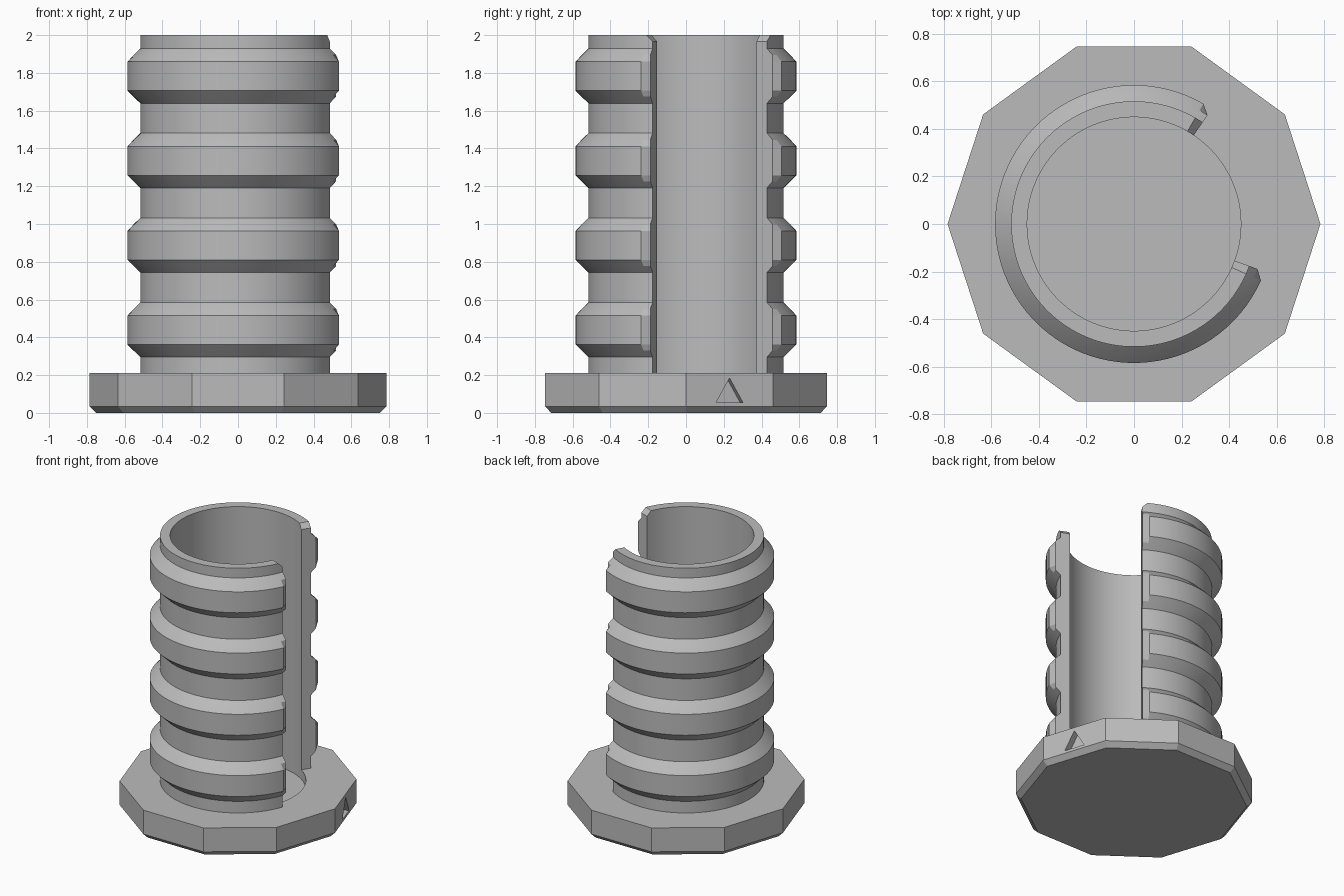
import bpy, bmesh
from math import sin, cos, radians

cube = bpy.data.objects.get("Cube")
if cube:
    bpy.data.objects.remove(cube, do_unlink=True)

grey = bpy.data.materials.new("plain grey")
grey.use_nodes = True
grey.diffuse_color = (0.5, 0.5, 0.5, 1)
grey.node_tree.nodes["Principled BSDF"].inputs["Base Color"].default_value = (0.5, 0.5, 0.5, 1)


def polar(r, angle, z):
    return (r * cos(radians(angle)), r * sin(radians(angle)), z)


def polygon(r, z, sides):
    return [polar(r, 360 * i / sides, z) for i in range(sides)]


def loft(name, sections):
    """Closed solid skinned through loops of equal point count."""
    bm = bmesh.new()
    loops = [[bm.verts.new(p) for p in s] for s in sections]
    n = len(loops[0])
    for a, b in zip(loops, loops[1:]):
        for i in range(n):
            j = (i + 1) % n
            bm.faces.new((a[i], a[j], b[j], b[i]))
    bm.faces.new(loops[0])
    bm.faces.new(loops[-1])
    bmesh.ops.recalc_face_normals(bm, faces=bm.faces)
    mesh = bpy.data.meshes.new(name)
    bm.to_mesh(mesh)
    bm.free()
    mesh.materials.append(grey)
    obj = bpy.data.objects.new(name, mesh)
    bpy.context.collection.objects.link(obj)
    return obj


def activate(obj):
    bpy.ops.object.select_all(action='DESELECT')
    obj.select_set(True)
    bpy.context.view_layer.objects.active = obj


def carve(obj, cutter):
    mod = obj.modifiers.new("carve", 'BOOLEAN')
    mod.operation = 'DIFFERENCE'
    mod.solver = 'EXACT'
    mod.object = cutter
    activate(obj)
    bpy.ops.object.modifier_apply(modifier=mod.name)
    bpy.data.objects.remove(cutter, do_unlink=True)


BASE_R, BASE_TOP, TOP = 0.785, 0.21, 2.0
BORE_R, TUBE_R, RIDGE_R, END_R = 0.45, 0.517, 0.585, 0.553
SLOT_MID, SLOT_HALF, STEP = 18, 38, 4

# Ten-sided base with a bevelled lower rim
base = loft("base", [polygon(BASE_R - 0.035, 0, 10),
                     polygon(BASE_R, 0.035, 10),
                     polygon(BASE_R, BASE_TOP, 10)])

# Shallow round floor recess continuing the bore
carve(base, loft("bore_cutter", [polygon(BORE_R, 0.14, 90), polygon(BORE_R, 0.3, 90)]))


# Engraved triangular alignment mark under the slot
def mark(depth):
    corners = []
    for a in (90, 210, 330):
        x, y, z = depth, 0.0866 * cos(radians(a)), 0.098 + 0.0866 * sin(radians(a))
        c, s = cos(radians(SLOT_MID)), sin(radians(SLOT_MID))
        corners.append((x * c - y * s, x * s + y * c, z))
    return corners


carve(base, loft("mark_cutter", [mark(0.697), mark(0.85)]))

# Wall profile: straight bore inside, four bevelled ridges outside
profile = [(BORE_R, TOP), (BORE_R, BASE_TOP), (TUBE_R, BASE_TOP)]
for k in range(4):
    z = 0.295 + 0.448 * k
    profile += [(TUBE_R, z), (END_R, z + 0.035), (RIDGE_R, z + 0.067),
                (RIDGE_R, z + 0.22), (END_R, z + 0.255), (TUBE_R, z + 0.29)]
profile.append((TUBE_R, TOP))


def station(angle, is_end):
    if is_end:  # slot edges have bevelled top and ridge corners
        return [polar(min(r, END_R), angle, min(z, TOP - 0.033)) for r, z in profile]
    return [polar(r, angle, z) for r, z in profile]


# Ridged tube, open along one side
first, last = SLOT_MID + SLOT_HALF, SLOT_MID - SLOT_HALF + 360
tube = loft("ridged_tube", [station(a, a in (first, last))
                            for a in range(first, last + 1, STEP)])

for obj in (base, tube):
    activate(obj)
    bpy.ops.object.shade_smooth_by_angle(angle=radians(25))
